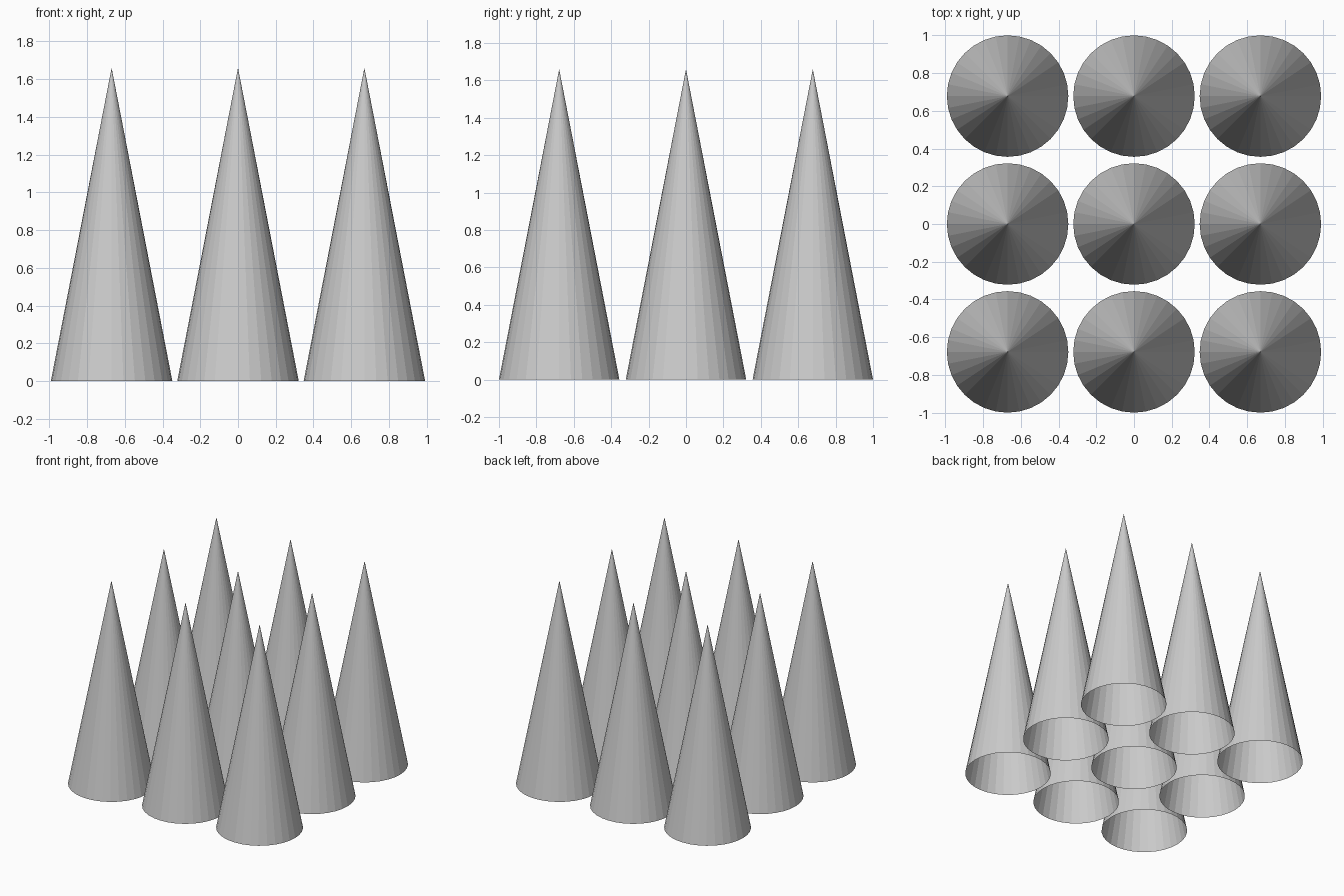
import bpy

cube = bpy.data.objects.get("Cube")
if cube:
    bpy.data.objects.remove(cube, do_unlink=True)

# Single plain grey
grey = bpy.data.materials.new("plain_grey")
grey.use_nodes = True
colour = (0.6, 0.6, 0.6, 1.0)
grey.diffuse_color = colour
grey.node_tree.nodes["Principled BSDF"].inputs["Base Color"].default_value = colour

RADIUS, HEIGHT = 0.322, 1.66
STEP_X, STEP_Y = 0.67, 0.678


def add_cone(name, x, y):
    # Hollow, flat-faceted cone with an open base
    bpy.ops.mesh.primitive_cone_add(
        vertices=32, radius1=RADIUS, radius2=0, depth=HEIGHT,
        end_fill_type='NOTHING', location=(x, y, HEIGHT / 2))
    cone = bpy.context.object
    cone.name = name
    cone.data.materials.append(grey)


# Three by three grid of cones
for row, j in (("front", -1), ("middle", 0), ("back", 1)):
    for column, i in (("right", -1), ("centre", 0), ("left", 1)):
        add_cone(f"{row}_{column}_cone", i * STEP_X, j * STEP_Y)
